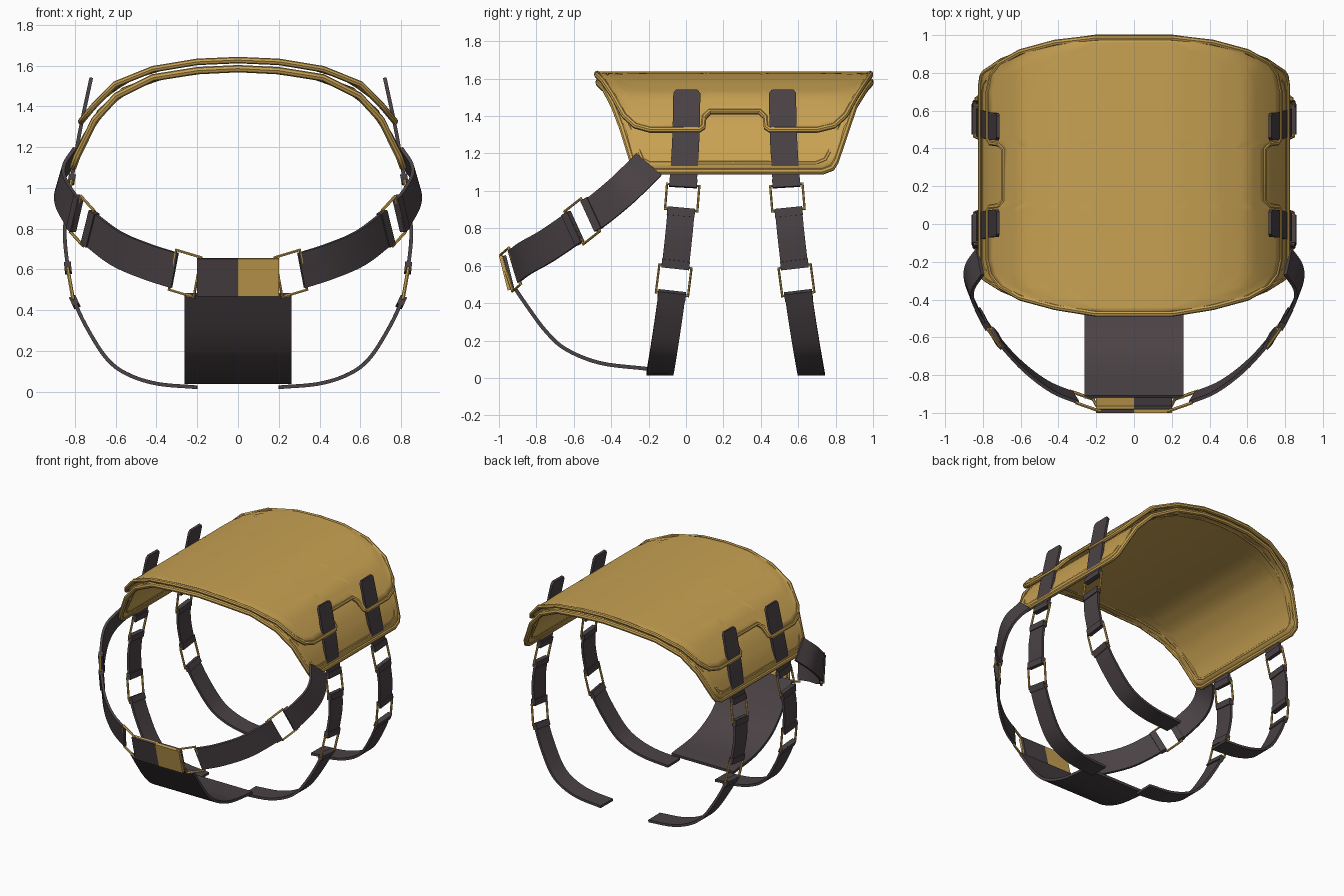
import bpy, bmesh
from mathutils import Vector as V

if "Cube" in bpy.data.objects:
    bpy.data.objects.remove(bpy.data.objects["Cube"])


def material(name, rgb):
    m = bpy.data.materials.new(name)
    m.diffuse_color = (*rgb, 1)
    m.use_nodes = True
    m.node_tree.nodes["Principled BSDF"].inputs["Base Color"].default_value = m.diffuse_color
    return m


GOLD = material("gold", (0.58, 0.36, 0.085))
DARK = material("dark_webbing", (0.07, 0.055, 0.06))


def finish(ob, mat, angle=0.7):
    ob.data.materials.append(mat)
    bpy.ops.object.select_all(action='DESELECT')
    ob.select_set(True)
    bpy.context.view_layer.objects.active = ob
    if ob.type == 'CURVE':
        bpy.ops.object.convert(target='MESH')
    bpy.ops.object.shade_smooth_by_angle(angle=angle)
    return ob


def mesh_object(name, verts, faces, mat):
    bm = bmesh.new()
    vs = [bm.verts.new(v) for v in verts]
    for f in faces:
        bm.faces.new([vs[i] for i in f])
    bmesh.ops.recalc_face_normals(bm, faces=bm.faces)
    me = bpy.data.meshes.new(name)
    bm.to_mesh(me)
    bm.free()
    ob = bpy.data.objects.new(name, me)
    bpy.context.collection.objects.link(ob)
    return finish(ob, mat)


def tube(name, pts, radius, mat, res=2):
    """Closed round bar through the points."""
    cu = bpy.data.curves.new(name, 'CURVE')
    cu.dimensions = '3D'
    cu.bevel_depth, cu.bevel_resolution = radius, res
    sp = cu.splines.new('POLY')
    sp.points.add(len(pts) - 1)
    for q, p in zip(sp.points, pts):
        q.co = (*p, 1)
    sp.use_cyclic_u = True
    ob = bpy.data.objects.new(name, cu)
    bpy.context.collection.objects.link(ob)
    return finish(ob, mat)


def smooth_path(pts, n=5):
    if len(pts) < 3:
        return [V(p) for p in pts]
    P = [V(p) for p in pts]
    P = [2 * P[0] - P[1]] + P + [2 * P[-1] - P[-2]]
    out = []
    for a, b, c, d in zip(P, P[1:], P[2:], P[3:]):
        for k in range(n):
            t = k / n
            out.append(0.5 * (2 * b + (c - a) * t + (2 * a - 5 * b + 4 * c - d) * t * t
                              + (3 * b - a - 3 * c + d) * t ** 3))
    return out + [P[-2]]


def ribbon(name, pts, width, thick, wdir, mat, tip=False):
    """Flat band following a path; wdir gives the width direction."""
    S = smooth_path(pts)
    if tip:
        S.insert(1, S[0] + (S[1] - S[0]).normalized() * 0.02)
    verts, faces = [], []
    for i, p in enumerate(S):
        T = (S[min(i + 1, len(S) - 1)] - S[max(i - 1, 0)]).normalized()
        W = wdir(p, T)
        W = (W - W.dot(T) * T).normalized()
        N = W.cross(T) * thick / 2
        W = W * width / 2 * (0.8 if tip and i == 0 else 1)
        verts += [p + W + N, p - W + N, p - W - N, p + W - N]
    for i in range(len(S) - 1):
        for k in range(4):
            a, b = 4 * i + k, 4 * i + (k + 1) % 4
            faces.append((a, b, b + 4, a + 4))
    m = len(verts)
    faces += [(0, 1, 2, 3), (m - 1, m - 2, m - 3, m - 4)]
    return mesh_object(name, verts, faces, mat)


def buckle(name, a, b, width, wdir):
    """Rectangular wire frame bridging two strap ends."""
    a, b = V(a), V(b)
    T = (b - a).normalized()
    W = wdir((a + b) / 2, T)
    W = (W - W.dot(T) * T).normalized() * (width / 2 + 0.014)
    a, b = a - T * 0.012, b + T * 0.012
    tube(name, [a + W, b + W, b - W, a - W], 0.009, GOLD, 1)


def strap(name, runs, width, wdir, tip=False):
    """Strap made of runs joined by buckles, with folded-over ends."""
    for i, run in enumerate(runs):
        ribbon(f"{name}_{i + 1}", run, width, 0.018, wdir, DARK, tip and i == 0)
        ends = ([(run[0], run[1])] if i else []) + ([(run[-1], run[-2])] if i < len(runs) - 1 else [])
        for j, (e, n) in enumerate(ends):
            e, n = V(e), V(n)
            ribbon(f"{name}_fold_{i + 1}_{j + 1}", [e, e + (n - e).normalized() * 0.045],
                   width + 0.004, 0.034, wdir, DARK)
        if i:
            buckle(f"{name}_buckle_{i}", runs[i - 1][-1], run[0], width, wdir)


def shell(name, section, rows, rim, inset=0):
    """Arched sheet: half section (x, z) swept in y, trimmed to s on each row."""
    def at(s, y):
        d, sg = abs(s), (1 if s >= 0 else -1)
        for (x0, z0), (x1, z1) in zip(section, section[1:]):
            L = ((x1 - x0) ** 2 + (z1 - z0) ** 2) ** 0.5
            if d <= L or (x1, z1) == section[-1]:
                return V((sg * (x0 + (x1 - x0) * d / L), y, z0 + (z1 - z0) * d / L))
            d -= L

    def loop(R):
        ends = [at(R[0][1] * k / 4, R[0][0]) for k in range(-3, 4)]
        back = [at(R[-1][1] * k / 4, R[-1][0]) for k in range(3, -4, -1)]
        return (ends + [at(s, y) for y, s in R] + back + [at(-s, y) for y, s in reversed(R)])

    n = 36
    verts = [at(s * (2 * k / n - 1), y) for y, s in rows for k in range(n + 1)]
    faces = [(r * (n + 1) + k, r * (n + 1) + k + 1, (r + 1) * (n + 1) + k + 1, (r + 1) * (n + 1) + k)
             for r in range(len(rows) - 1) for k in range(n)]
    ob = mesh_object(name, verts, faces, GOLD)
    mod = ob.modifiers.new("thickness", 'SOLIDIFY')
    mod.thickness, mod.offset = 0.022, 0
    tube(name + "_rim", loop(rows), rim, GOLD)
    if inset:
        tube(name + "_seam", loop([(0.26 + (y - 0.26) * 0.93, s - inset) for y, s in rows]), 0.015, GOLD)


# Inner saddle pad
shell("inner_pad",
      [(0, 1.585), (0.2, 1.575), (0.42, 1.54), (0.57, 1.475), (0.68, 1.37), (0.76, 1.24), (0.81, 1.1)],
      [(-.465, .2), (-.43, .42), (-.385, .62), (-.34, .78), (-.285, .98), (-.27, 1.015), (-.23, 1.035),
       (.25, 1.035), (.73, 1.035), (.78, 1.015), (.8, .98), (.86, .78), (.9, .62), (.955, .42), (.985, .2)],
      0.018, 0.045)

# Outer cover with a notch in each side
shell("outer_cover",
      [(0, 1.627), (0.23, 1.617), (0.42, 1.582), (0.6, 1.51), (0.7, 1.41), (0.775, 1.32)],
      [(-.475, .2), (-.44, .42), (-.39, .62), (-.33, .77), (-.27, .84), (-.19, .868), (.07, .868),
       (.09, .85), (.095, .78), (.125, .74), (.395, .74), (.425, .78), (.43, .85), (.45, .868),
       (.7, .868), (.79, .84), (.85, .77), (.91, .62), (.96, .42), (.985, .2)],
      0.016)

# Girth straps: front and rear on both sides
leg_runs = [[(.72, 1.54), (.775, 1.28), (.82, 1.02)],
            [(.84, .91), (.85, .76), (.832, .585)],
            [(.81, .46), (.75, .33), (.65, .17), (.55, .09), (.4, .04), (.2, .022)]]
for side, sx in (("right", 1), ("left", -1)):
    for pos, y0, dy in (("front", 0.005, -0.145), ("rear", 0.515, 0.155)):
        runs = [[(sx * x, y0 + dy * ((1.54 - z) / 1.52) ** 1.8, z) for x, z in run] for run in leg_runs]
        strap(f"{pos}_girth_strap_{side}", runs, 0.145, lambda p, T: V((0, 1, 0)), True)


# Chest strap wrapping to the front
def chest_width(p, T):
    return V((p.x, p.y + 0.2, 0.5 * (p.y + 0.6))).cross(T)


def plate_width(p, T):
    return V((0, -0.25, 1))


for side, sx in (("right", 1), ("left", -1)):
    runs = [[(.815, -.20, 1.14), (.868, -.28, 1.06), (.87, -.36, .985), (.82, -.47, .895), (.79, -.52, .865)],
            [(.74, -.59, .81), (.6, -.745, .705), (.45, -.86, .64), (.31, -.92, .595)]]
    runs = [[(sx * x, y, z) for x, y, z in r] for r in runs]
    strap(f"chest_strap_{side}", runs, 0.18, chest_width)
    buckle(f"chest_plate_buckle_{side}", runs[1][-1], (sx * .21, -.955, .565), 0.18, plate_width)
    # Two-layer clasp plate, halves in swapped colours
    for layer, y, mat in (("front", -.968, GOLD if sx > 0 else DARK), ("back", -.948, DARK if sx > 0 else GOLD)):
        ribbon(f"clasp_{layer}_{side}", [(0, y, .562), (sx * .2, y, .562)], 0.19, 0.018, plate_width, mat)

# Belly panel running from the clasp back under the body
ribbon("belly_panel",
       [(0, -.915, .48), (0, -.84, .37), (0, -.75, .25), (0, -.645, .155), (0, -.46, .08), (0, -.2, .048)],
       0.525, 0.02, lambda p, T: V((1, 0, 0)), DARK)
